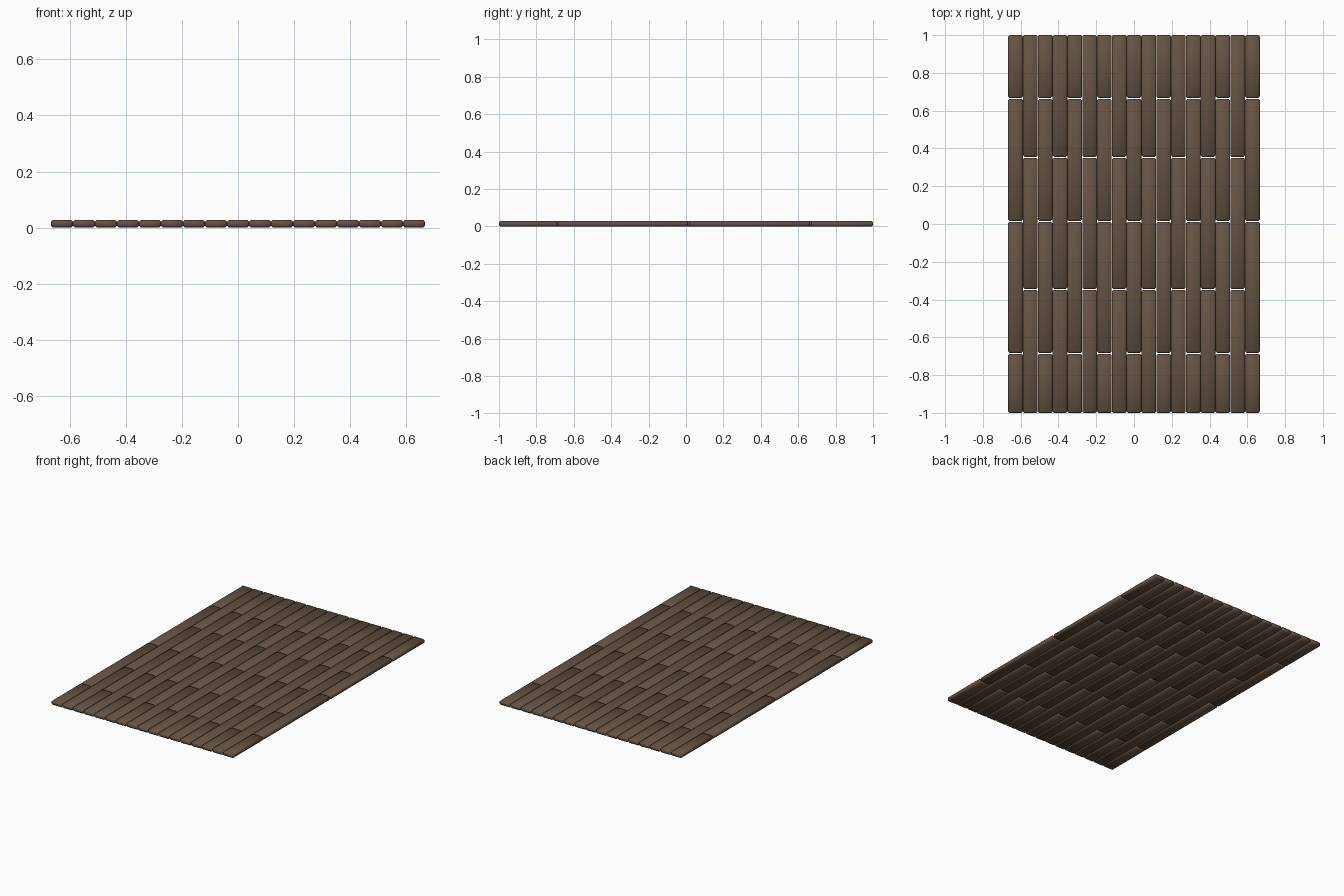
import bpy, bmesh

if "Cube" in bpy.data.objects:
    bpy.data.objects.remove(bpy.data.objects["Cube"])

COLS = 17
WIDTH, HEIGHT, GAP, BEVEL = 1.333, 0.028, 0.006, 0.007
PITCH = WIDTH / COLS

wood = bpy.data.materials.new("dark brown wood")
wood.diffuse_color = (0.13, 0.085, 0.056, 1)
wood.use_nodes = True
wood.node_tree.nodes["Principled BSDF"].inputs["Base Color"].default_value = wood.diffuse_color

# End joints of the boards, alternating from column to column
JOINTS = ([-0.685, 0.014, 0.665], [-0.346, 0.353])


def plank(name, x, y0, y1):
    """One softly bevelled floor board."""
    bm = bmesh.new()
    bmesh.ops.create_cube(bm, size=1)
    for v in bm.verts:
        v.co.x = x + v.co.x * (PITCH - 0.001)
        v.co.y = (y0 + y1) / 2 + v.co.y * (y1 - y0)
        v.co.z = (v.co.z + 0.5) * HEIGHT
    bmesh.ops.bevel(bm, geom=bm.edges[:], offset=BEVEL, segments=1,
                    profile=0.5, affect='EDGES')
    for f in bm.faces:
        f.smooth = True
    mesh = bpy.data.meshes.new(name)
    bm.to_mesh(mesh)
    bm.free()
    mesh.materials.append(wood)
    bpy.context.collection.objects.link(bpy.data.objects.new(name, mesh))


# Lay the boards column by column
for c in range(COLS):
    x = (c - (COLS - 1) / 2) * PITCH
    js = JOINTS[c % 2]
    starts = [-1] + [j + GAP / 2 for j in js]
    ends = [j - GAP / 2 for j in js] + [1]
    for i, (a, b) in enumerate(zip(starts, ends)):
        plank(f"plank_{c + 1}_{i + 1}", x, a, b)
